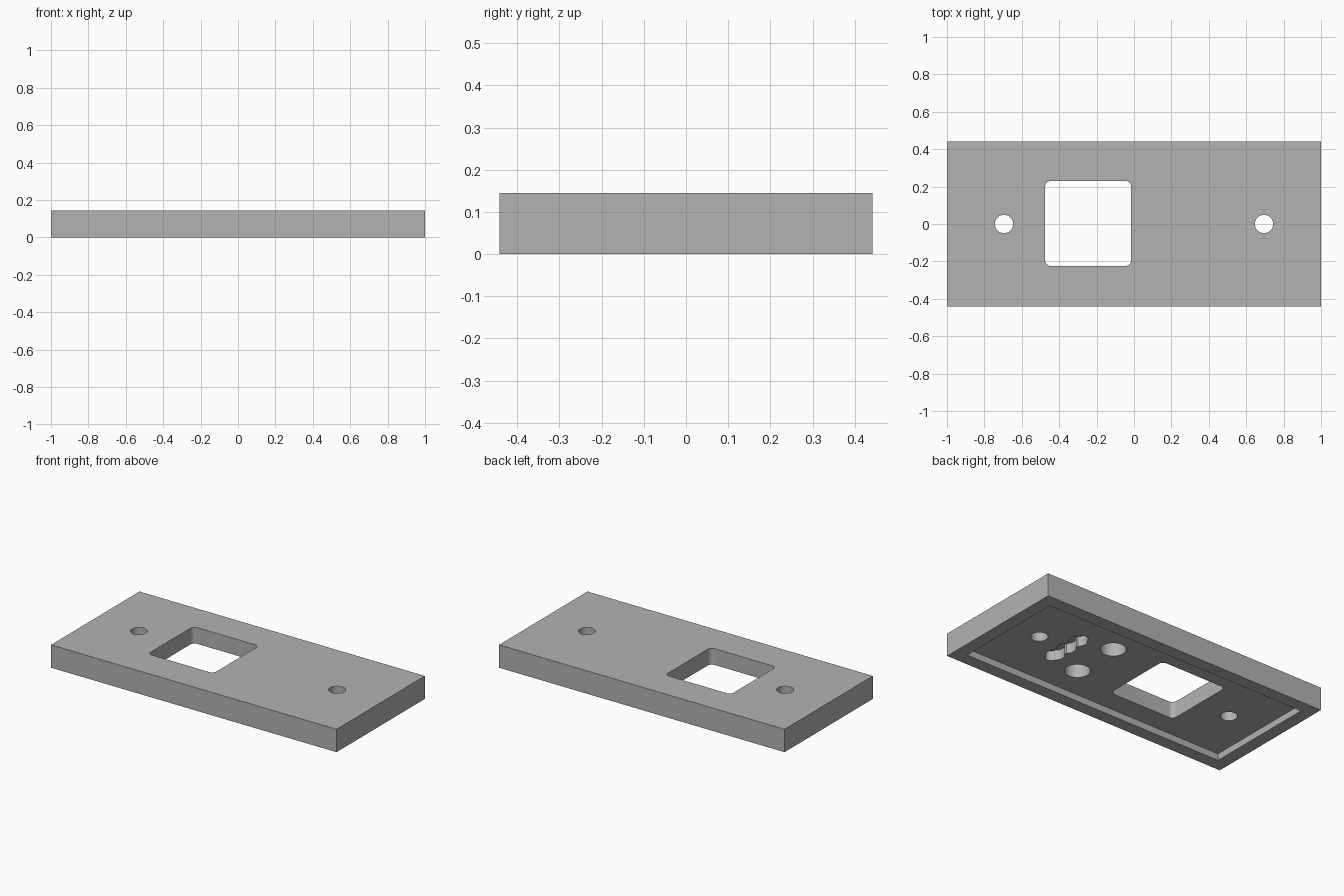
import bpy, bmesh, math

L, W, H = 2.0, 0.884, 0.145
RIM, RECESS = 0.08, 0.042

cube = bpy.data.objects.get("Cube")
if cube:
    bpy.data.objects.remove(cube, do_unlink=True)

grey = bpy.data.materials.new("plain grey")
grey.use_nodes = True
grey.diffuse_color = (0.45, 0.45, 0.45, 1)
grey.node_tree.nodes["Principled BSDF"].inputs["Base Color"].default_value = grey.diffuse_color


def rounded_block(name, x, y, sx, sy, z0, z1, r=0.0, seg=10):
    """Upright prism with a rounded rectangle outline."""
    pts = []
    for i, (cx, cy) in enumerate([(1, 1), (-1, 1), (-1, -1), (1, -1)]):
        for k in range(seg + 1 if r else 1):
            a = math.pi / 2 * (i + k / seg)
            pts.append((x + cx * (sx / 2 - r) + r * math.cos(a),
                        y + cy * (sy / 2 - r) + r * math.sin(a)))
    bm = bmesh.new()
    base = bm.faces.new([bm.verts.new((px, py, z0)) for px, py in pts])
    top = bmesh.ops.extrude_face_region(bm, geom=[base])["geom"]
    bmesh.ops.translate(bm, vec=(0, 0, z1 - z0),
                        verts=[v for v in top if isinstance(v, bmesh.types.BMVert)])
    bmesh.ops.remove_doubles(bm, verts=bm.verts, dist=1e-5)
    bmesh.ops.recalc_face_normals(bm, faces=bm.faces)
    mesh = bpy.data.meshes.new(name)
    bm.to_mesh(mesh)
    bm.free()
    mesh.materials.append(grey)
    obj = bpy.data.objects.new(name, mesh)
    bpy.context.collection.objects.link(obj)
    return obj


def round_pin(name, x, y, r, z0, z1):
    # Radius held just under half the width so no outline points coincide
    return rounded_block(name, x, y, 2 * r, 2 * r, z0, z1, r * 0.999)


plate = rounded_block("mounting_plate", 0, 0, L, W, 0, H)
bpy.context.view_layer.objects.active = plate
plate.select_set(True)


def cut(cutter):
    mod = plate.modifiers.new("cut", "BOOLEAN")
    mod.operation = "DIFFERENCE"
    mod.solver = "EXACT"
    mod.object = cutter
    bpy.ops.object.modifier_apply(modifier=mod.name)
    bpy.data.objects.remove(cutter, do_unlink=True)


# Shallow recess in the underside
cut(rounded_block("recess", 0, 0, L - 2 * RIM, W - 2 * RIM, -0.1, RECESS))

# Square window with rounded corners
cut(rounded_block("window", -0.245, 0.003, 0.46, 0.455, -0.2, 0.3, 0.03))

# Screw holes through the plate
for side in (-1, 1):
    cut(round_pin("screw_hole", side * 0.695, 0, 0.049, -0.2, 0.3))

# Blind round pockets in the underside
for side in (-1, 1):
    cut(round_pin("round_pocket", 0.285, side * 0.157, 0.073, -0.15, 0.125))

# Scalloped blind slot between the pockets and the screw hole
cut(rounded_block("slot", 0.495, 0, 0.07, 0.34, -0.16, 0.105, 0.034))
for side in (-1, 0, 1):
    cut(round_pin("slot_lobe", 0.495, side * 0.1, 0.055, -0.17, 0.105))

bpy.ops.object.shade_smooth_by_angle(angle=math.radians(30))
